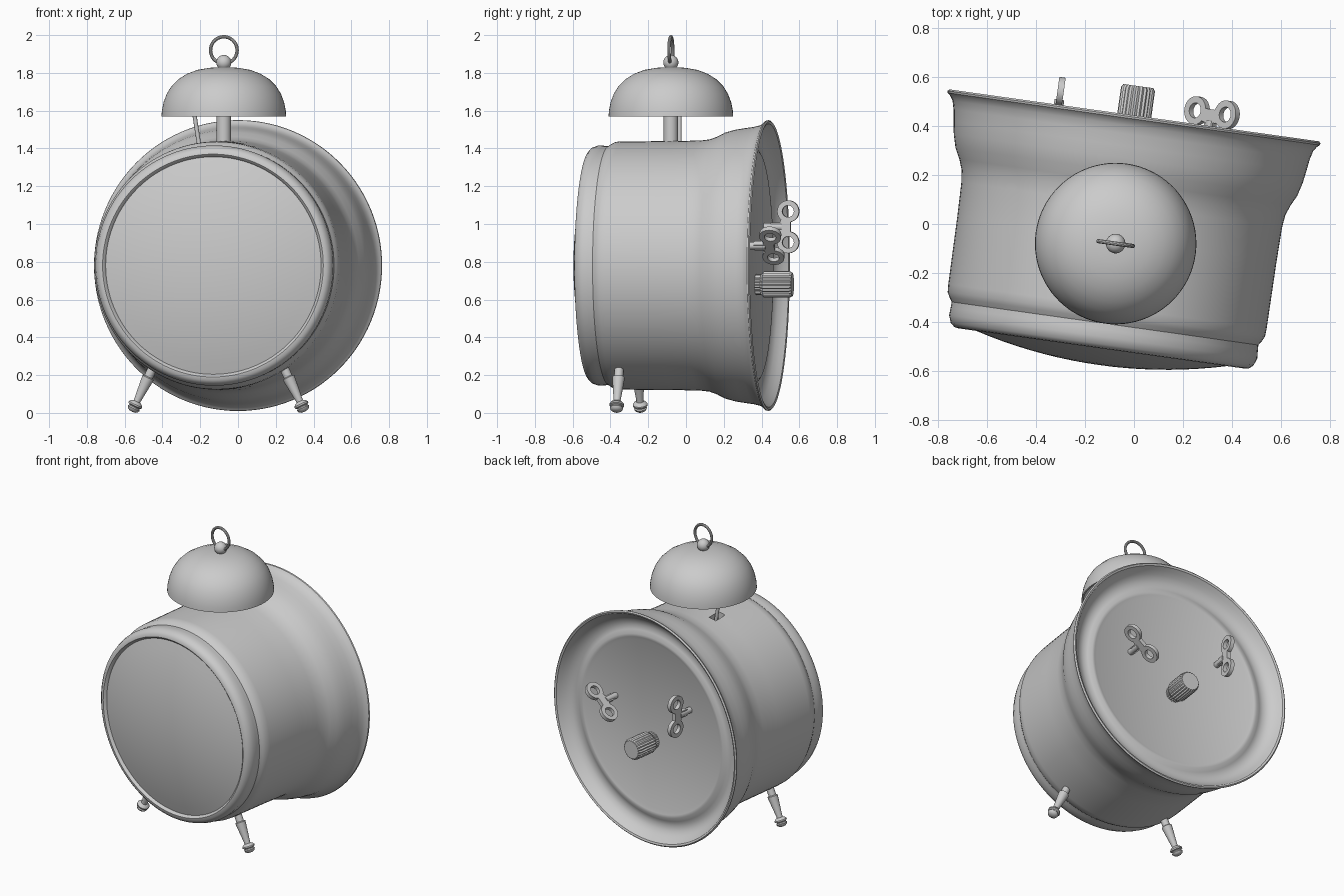
import bpy, bmesh
from math import sin, cos, pi, radians, sqrt
from mathutils import Matrix, Vector

if "Cube" in bpy.data.objects:
    bpy.data.objects.remove(bpy.data.objects["Cube"])

# Clock frame: origin at the rear rim centre, local y runs along the case axis
CLOCK = Matrix.Translation((0, 0.435, 0.78)) @ Matrix.Rotation(radians(-8), 4, 'Z')


def aim(start, direction):
    """Matrix putting local z along a direction, beginning at start."""
    return Matrix.Translation(start) @ Vector(direction).to_track_quat('Z', 'Y').to_matrix().to_4x4()


def finish(name, bm, matrix):
    bmesh.ops.recalc_face_normals(bm, faces=bm.faces)
    bm.transform(matrix)
    me = bpy.data.meshes.new(name)
    bm.to_mesh(me)
    bm.free()
    ob = bpy.data.objects.new(name, me)
    bpy.context.collection.objects.link(ob)
    smooth(ob)
    return ob


def smooth(ob):
    bpy.ops.object.select_all(action='DESELECT')
    ob.select_set(True)
    bpy.context.view_layer.objects.active = ob
    bpy.ops.object.shade_smooth_by_angle(angle=radians(35))


def lathe(name, profile, matrix, segs=32, closed=False, flute=0.0):
    """Spin (radius, height) points round z; flute pulls every other column in."""
    bm = bmesh.new()
    rings = []
    for r, h in profile:
        ring = []
        for i in range(segs):
            a = 2 * pi * i / segs
            q = r * (1 - flute * (i % 2))
            ring.append(bm.verts.new((q * cos(a), q * sin(a), h)))
        rings.append(ring)
    if closed:
        rings.append(rings[0])
    for p, q in zip(rings, rings[1:]):
        for i in range(segs):
            j = (i + 1) % segs
            bm.faces.new((p[i], p[j], q[j], q[i]))
    bmesh.ops.remove_doubles(bm, verts=bm.verts, dist=1e-5)
    return finish(name, bm, matrix)


def box(name, size, matrix):
    bm = bmesh.new()
    bmesh.ops.create_cube(bm, size=1)
    bmesh.ops.scale(bm, vec=size, verts=bm.verts)
    return finish(name, bm, matrix)


def rod(name, a, b, r, matrix=Matrix(), segs=20):
    a, b = Vector(a), Vector(b)
    n = (b - a).length
    return lathe(name, [(0, 0), (r, 0), (r, n), (0, n)], matrix @ aim(a, b - a), segs)


AXIS = CLOCK @ aim((0, 0, 0), (0, 1, 0))

# Case: bezel, drum, flared rear rim and recessed back panel
case = lathe("case", [
    (0, -.925), (.572, -.925), (.578, -.943), (.59, -.953), (.608, -.95), (.625, -.935),
    (.636, -.905), (.634, -.875), (.633, -.85), (.645, -.832), (.655, -.812), (.657, -.78),
    (.659, -.5), (.662, -.36), (.668, -.31), (.683, -.268), (.705, -.225), (.72, -.17),
    (.728, -.12), (.735, -.07), (.744, -.035), (.757, -.015), (.768, -.006), (.77, .002),
    (.762, .009), (.75, .004), (.735, -.02), (.715, -.045), (.69, -.065), (.655, -.075),
    (.625, -.068), (.6, -.055), (.58, -.057), (.56, -.066), (0, -.066)], AXIS, 112)

# Slot in the top of the case for the hammer arm
cutter = box("slot_cutter", (.05, .1, .14), Matrix.Translation((-.21, -.035, 1.44)))
cutter.hide_render = True
mod = case.modifiers.new("slot", 'BOOLEAN')
mod.operation, mod.object, mod.solver = 'DIFFERENCE', cutter, 'EXACT'
bpy.context.view_layer.objects.active = case
bpy.ops.object.modifier_apply(modifier="slot")
bpy.data.objects.remove(cutter)
smooth(case)

# Domed front glass
R, edge = 1.99, .577
base = sqrt(R * R - edge * edge)
dome = [(edge * k / 10, -.936 + base - sqrt(R * R - (edge * k / 10) ** 2)) for k in range(11)]
lathe("front_glass", dome + [(edge, -.925), (0, -.925)], AXIS, 112)

# Bell, hollow underneath
TOP = Matrix.Translation((-.075, -.08, 0)) @ Matrix.Rotation(radians(-8), 4, 'Z')
outer = [(.33, 1.57), (.328, 1.6), (.319, 1.645), (.302, 1.69), (.277, 1.73), (.24, 1.767),
         (.195, 1.795), (.14, 1.816), (.075, 1.827), (0, 1.83)]
inner = [(r * .965, z - .012 * (z > 1.58)) for r, z in reversed(outer)]
lathe("bell", outer + inner + [outer[0]], TOP, 80)

# Bell post, ball finial and carrying ring
rod("bell_post", (0, 0, 1.41), (0, 0, 1.825), .038, TOP, 32)
ball = [(.04 * sin(pi * k / 12), 1.855 - .04 * cos(pi * k / 12)) for k in range(13)]
lathe("finial", ball, TOP, 28)
tube = [(.071 + .009 * cos(2 * pi * k / 10), .009 * sin(2 * pi * k / 10)) for k in range(10)]
lathe("carrying_ring", tube, TOP @ aim((0, 0, 1.92), (0, 1, 0)), 48, closed=True)

# Hammer arm and striker inside the bell
rod("hammer_arm", (-.2, -.035, 1.38), (-.24, -.035, 1.64), .011)
lathe("hammer_head", [(0, -.035), (.026, -.035), (.026, .035), (0, .035)],
      aim((-.24, -.035, 1.64), (1, 0, 0)), 20)

# Two splayed legs with button feet
leg = [(0, 0), (.024, 0), (.024, .065), (.033, .07), (.03, .1), (.019, .2), (.019, .21),
       (.03, .215), (.039, .226), (.039, .234), (.03, .239), (.03, .243), (.035, .249),
       (.03, .26), (.018, .268), (0, .27)]
for side, label in ((-1, "left"), (1, "right")):
    lathe(label + "_leg", leg, CLOCK @ aim((side * .345, -.747, -.53), (side * .43, 0, -.9)), 28)

# Fluted setting knob
lathe("setting_knob", [(0, 0), (.055, 0), (.055, .03), (.07, .045), (.07, .185), (.062, .198), (0, .198)],
      CLOCK @ aim((0, -.068, -.1), (0, 1, 0)), 48, flute=.08)

# Winding keys: two ring wings, a waist and a stem
for label, u, w, tilt in (("left", -.312, .205, 0), ("right", .313, .105, 49)):
    key = CLOCK @ Matrix.Translation((u, 0, w)) @ Matrix.Rotation(radians(tilt), 4, 'Y')
    for side, end in ((1, "upper"), (-1, "lower")):
        lathe(f"{label}_key_{end}_wing",
              [(.031, -.013), (.058, -.013), (.058, .013), (.031, .013)],
              key @ aim((0, .064, side * .082), (1, 0, 0)), 32, closed=True)
    box(label + "_key_waist", (.026, .055, .075), key @ Matrix.Translation((0, .05, 0)))
    box(label + "_key_tab", (.026, .06, .045), key @ Matrix.Translation((0, 0, 0)))
    rod(label + "_key_stem", (0, -.07, 0), (0, .03, 0), .02, key)
